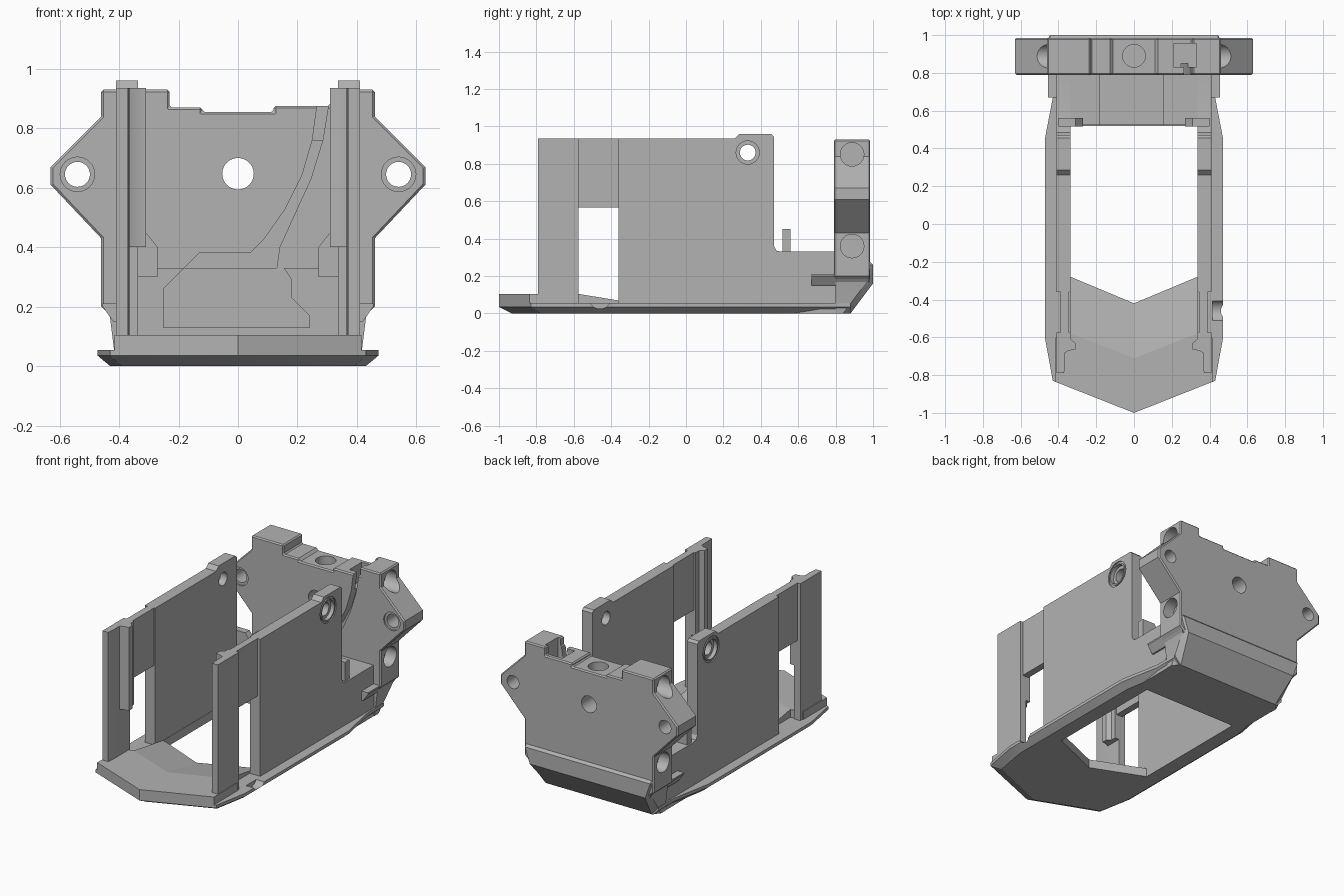
import bpy, bmesh, math
from mathutils import Vector

cube = bpy.data.objects.get("Cube")
if cube:
    bpy.data.objects.remove(cube, do_unlink=True)

grey = bpy.data.materials.new("Plain grey")
grey.use_nodes = True
grey.diffuse_color = (0.45, 0.45, 0.45, 1)
grey.node_tree.nodes["Principled BSDF"].inputs["Base Color"].default_value = (0.45, 0.45, 0.45, 1)


def loft(name, rings):
    """Closed solid through rings of matching points."""
    bm = bmesh.new()
    loops = [[bm.verts.new(p) for p in ring] for ring in rings]
    n = len(loops[0])
    for low, high in zip(loops, loops[1:]):
        for i in range(n):
            j = (i + 1) % n
            bm.faces.new((low[i], low[j], high[j], high[i]))
    bm.faces.new(loops[0])
    bm.faces.new(loops[-1])
    bmesh.ops.recalc_face_normals(bm, faces=bm.faces)
    mesh = bpy.data.meshes.new(name)
    bm.to_mesh(mesh)
    bm.free()
    mesh.materials.append(grey)
    ob = bpy.data.objects.new(name, mesh)
    bpy.context.collection.objects.link(ob)
    return ob


def prism(name, pts, axis, a, b):
    """Extrude a flat outline along an axis from a to b."""
    place = {"x": lambda p, t: (t, p[0], p[1]),
             "y": lambda p, t: (p[0], t, p[1]),
             "z": lambda p, t: (p[0], p[1], t)}[axis]
    return loft(name, [[place(p, t) for p in pts] for t in (a, b)])


def box(name, x, y, z):
    x = sorted(x)
    return prism(name, [(x[0], y[0]), (x[1], y[0]), (x[1], y[1]), (x[0], y[1])], "z", *z)


def circle(u, v, r, n=32, top=9):
    return [(u + r * math.cos(2 * math.pi * i / n),
             min(v + r * math.sin(2 * math.pi * i / n), top)) for i in range(n)]


def modify(ob, kind, **settings):
    mod = ob.modifiers.new(kind.title(), kind)
    for key, value in settings.items():
        setattr(mod, key, value)
    bpy.context.view_layer.objects.active = ob
    bpy.ops.object.modifier_apply(modifier=mod.name)


def combine(ob, others, operation="DIFFERENCE"):
    for other in others:
        other.hide_render = True
        modify(ob, "BOOLEAN", object=other, operation=operation, solver="EXACT")
        bpy.data.objects.remove(other, do_unlink=True)


def mirrored(half):
    """Complete a symmetric outline; the half starts and ends off or on the middle."""
    return half + [(-x, v) for x, v in reversed(half) if abs(x) > 1e-6]


# Base tray with bevelled underside and pointed front
outline = mirrored([(0, -1), (0.43, -0.83), (0.472, -0.6), (0.472, 0.45), (0.42, 0.72), (0.42, 0.88)])
under = [(x * 0.91, y * 0.93 if y < 0 else y) for x, y in outline]
base = loft("base_tray", [[(x, y, 0) for x, y in under],
                          [(x, y, 0.035) for x, y in outline],
                          [(x, y, 0.055) for x, y in outline]])
opening = mirrored([(0, -0.42), (0.335, -0.28), (0.335, 0.52)])
combine(base, [prism("opening_cutter", opening, "z", -0.1, 0.3),
               prism("notch_cutter", circle(-0.46, 0.085, 0.06), "x", 0.415, 0.6)])

# Raised nose with a ramp down to the opening
prism("nose", mirrored([(0, -1), (0.415, -0.836), (0.415, -0.6), (0.335, -0.58), (0, -0.71)]),
      "z", 0.04, 0.105)
for s, side in ((1, "left"), (-1, "right")):
    edge = [(0, -0.71, 0.105), (s * 0.335, -0.58, 0.105), (s * 0.335, -0.28, 0.056), (0, -0.42, 0.056)]
    loft(side + "_nose_ramp", [[(x, y, 0.03) for x, y, z in edge], edge])

# Side walls
for s, side in ((1, "left"), (-1, "right")):
    prism(side + "_front_post",
          [(s * x, y) for x, y in [(0.37, -0.79), (0.41, -0.79), (0.41, -0.575), (0.365, -0.575), (0.365, -0.73)]],
          "z", 0.05, 0.935)
    prism(side + "_post_rib",
          [(s * x, y) for x, y in [(0.38, -0.69), (0.345, -0.67), (0.31, -0.665),
                                   (0.31, -0.63), (0.335, -0.61), (0.335, -0.575), (0.38, -0.575)]],
          "z", 0.4, 0.935)
    box(side + "_upper_panel", (s * 0.345, s * 0.39), (-0.58, -0.35), (0.565, 0.935))

    wall = prism(side + "_side_wall",
                 [(-0.36, 0.04), (0.79, 0.04), (0.79, 0.33), (0.51, 0.33), (0.485, 0.335),
                  (0.47, 0.36), (0.47, 0.945), (0.455, 0.96), (0.285, 0.96),
                  (0.26, 0.935), (-0.36, 0.935)],
                 "x", s * 0.337, s * 0.41)
    ring = prism(side + "_ring_cutter", circle(0.33, 0.86, 0.082), "x", s * 0.403, s * 0.5)
    combine(ring, [prism("ring_core", circle(0.33, 0.86, 0.072), "x", s * 0.39, s * 0.6)])
    combine(wall, [ring,
                   prism("bolt_cutter", circle(0.33, 0.86, 0.062), "x", s * 0.385, s * 0.5),
                   prism("bore_cutter", circle(0.33, 0.86, 0.042), "x", s * 0.2, s * 0.5)])

    # Retaining hook behind each wall
    prism(side + "_hook",
          [(s * x, z) for x, z in [(0.40, 0.30), (0.27, 0.30), (0.27, 0.40), (0.31, 0.45), (0.40, 0.45)]],
          "y", 0.515, 0.56)

    # Flared fin at the rear corner
    prism(side + "_rear_fin",
          [(s * x, z) for x, z in [(0.39, 0.15), (0.42, 0.15), (0.455, 0.20), (0.455, 0.21), (0.39, 0.21)]],
          "y", 0.67, 0.97)

# Rear floor block with a cable cavity
block = box("rear_floor_block", (-0.408, 0.408), (0.525, 0.80), (0.0, 0.33))
cavity = [(-0.25, 0.13), (0.24, 0.13), (0.24, 0.17), (0.18, 0.23), (0.18, 0.29),
          (0.14, 0.35), (-0.16, 0.35), (-0.25, 0.26)]
combine(block, [prism("cavity_cutter", cavity, "y", 0.4, 0.79)])

# Rear plate
plate = prism("rear_plate",
              [(-0.46, 0.93), (-0.23, 0.93), (-0.23, 0.87), (-0.12, 0.87), (-0.12, 0.855),
               (0.12, 0.855), (0.12, 0.875), (0.31, 0.875), (0.31, 0.93), (0.46, 0.93),
               (0.46, 0.84), (0.63, 0.67), (0.63, 0.61), (0.46, 0.43), (0.46, 0.20),
               (0.41, 0.15), (-0.41, 0.15), (-0.46, 0.20), (-0.46, 0.43), (-0.63, 0.61),
               (-0.63, 0.67), (-0.46, 0.84)], "y", 0.79, 0.985)
modify(plate, "BEVEL", width=0.012, segments=1, limit_method="ANGLE", angle_limit=math.radians(60))

# Curved cable channel that sweeps down into the rear cavity
sweep = [(0.265, 0.95), (0.265, 0.87), (0.25, 0.76), (0.215, 0.64), (0.16, 0.53), (0.09, 0.43), (0.04, 0.38)]
back = [(0.14, 0.40), (0.19, 0.51), (0.245, 0.63), (0.285, 0.76), (0.303, 0.87), (0.303, 0.95)]
channel = sweep + [(-0.13, 0.38), (-0.18, 0.33), (-0.25, 0.26), (-0.25, 0.16), (0.22, 0.16),
                   (0.18, 0.23), (0.18, 0.29), (0.13, 0.33)] + back
cutters = [prism("channel_cutter", channel, "y", 0.7, 0.85),
           prism("centre_bore", circle(0, 0.647, 0.053, top=0.70), "y", 0.7, 1.1),
           prism("top_bore", circle(0, 0.89, 0.06), "z", 0.76, 1.1),
           box("top_pocket", (0.21, 0.33), (0.83, 0.955), (0.76, 1.1))]
for s in (1, -1):
    cutters += [prism("ear_bore", circle(s * 0.54, 0.645, 0.042), "y", 0.7, 1.1),
                prism("ear_counterbore", circle(s * 0.54, 0.645, 0.058), "y", 0.7, 0.80)]
    for z in (0.85, 0.36):
        cutters.append(prism("side_bore", circle(0.888, z, 0.063), "x", s * 0.385, s * 0.6))
combine(plate, cutters)

# Sloping rear foot under the plate
loft("rear_foot", [[(-w, 0.80, z), (w, 0.80, z), (w, mid, z), (w - cut, y, z), (cut - w, y, z), (-w, mid, z)]
                   for w, cut, mid, y, z in [(0.41, 0.04, 0.84, 0.88, 0.0),
                                             (0.43, 0.02, 0.96, 1.0, 0.16),
                                             (0.455, 0.01, 0.98, 1.0, 0.26),
                                             (0.455, 0.01, 0.97, 0.985, 0.275)]])

# Keep crisp edges with smooth bores
for ob in bpy.context.collection.objects:
    if ob.type == "MESH" and grey.name in ob.data.materials:
        bpy.ops.object.select_all(action="DESELECT")
        ob.select_set(True)
        bpy.context.view_layer.objects.active = ob
        bpy.ops.object.shade_smooth_by_angle(angle=math.radians(25))
